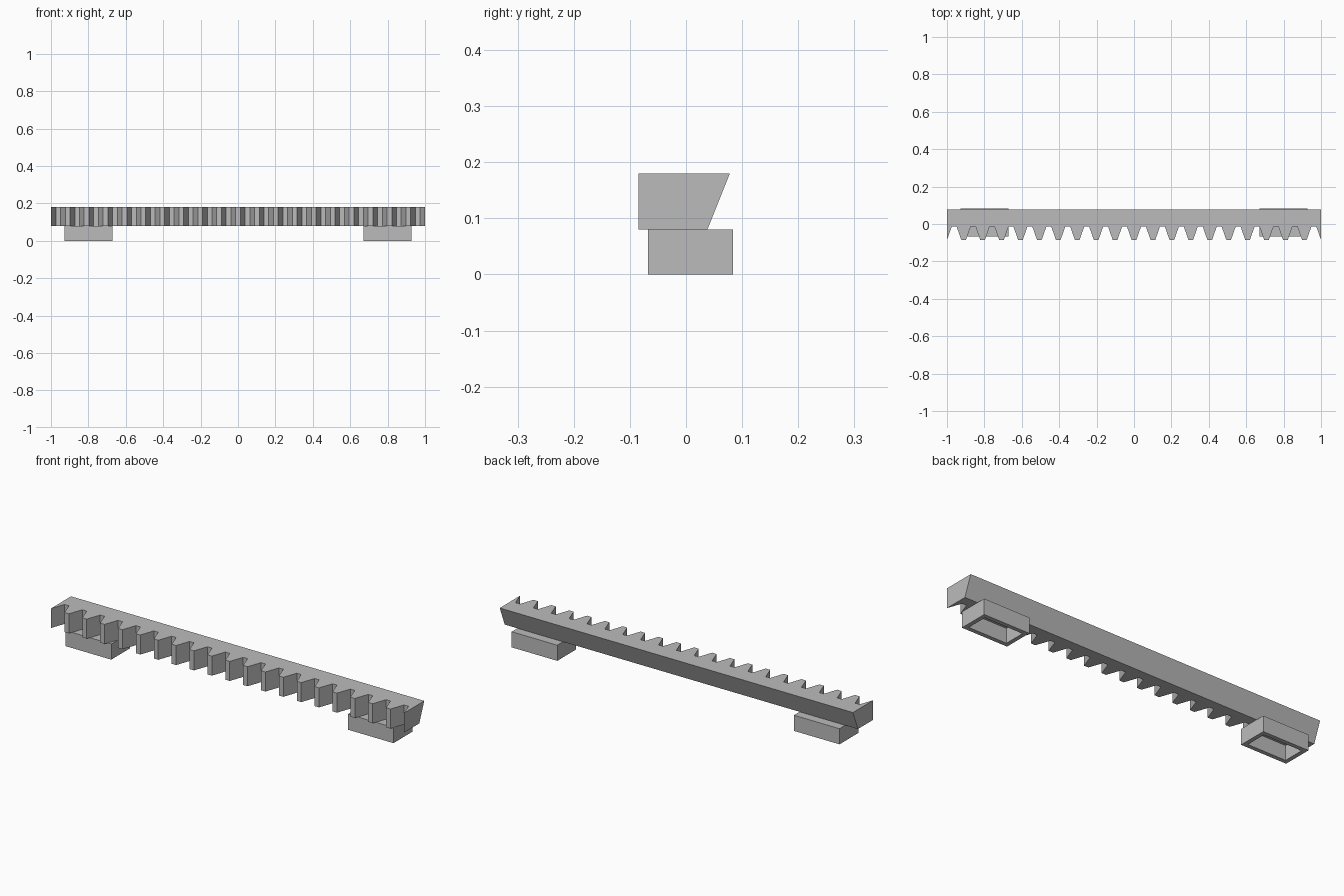
import bpy
import bmesh

cube = bpy.data.objects.get("Cube")
if cube:
    bpy.data.objects.remove(cube, do_unlink=True)

# One plain grey for the whole model
grey = bpy.data.materials.new("plain grey")
grey.use_nodes = True
colour = (0.5, 0.5, 0.5, 1)
grey.diffuse_color = colour
grey.node_tree.nodes["Principled BSDF"].inputs["Base Color"].default_value = colour


def finish(bm, name):
    bmesh.ops.recalc_face_normals(bm, faces=bm.faces[:])
    mesh = bpy.data.meshes.new(name)
    bm.to_mesh(mesh)
    bm.free()
    mesh.materials.append(grey)
    obj = bpy.data.objects.new(name, mesh)
    bpy.context.collection.objects.link(obj)
    return obj


# Toothed rack: a tooth profile extruded upward, with a back that leans outward
PITCH, TIP_HALF, ROOT_HALF = 0.1012, 0.0125, 0.038
TIP_Y, ROOT_Y = -0.085, -0.0125
BACK_TOP, BACK_BOTTOM = 0.078, 0.038
BOTTOM, TOP = 0.08, 0.18

profile = [(-1, TIP_Y)]
first_end = -10 * PITCH
profile.append((first_end + ROOT_HALF, ROOT_Y))
for i in range(-9, 10):
    x = i * PITCH
    profile += [(x - ROOT_HALF, ROOT_Y), (x - TIP_HALF, TIP_Y),
                (x + TIP_HALF, TIP_Y), (x + ROOT_HALF, ROOT_Y)]
profile += [(-first_end - ROOT_HALF, ROOT_Y), (1, TIP_Y),
            (1, BACK_TOP), (-1, BACK_TOP)]

bm = bmesh.new()
face = bm.faces.new([bm.verts.new((x, y, BOTTOM)) for x, y in profile])
raised = bmesh.ops.extrude_face_region(bm, geom=[face], use_keep_orig=True)["geom"]
for v in raised:
    if isinstance(v, bmesh.types.BMVert):
        v.co.z = TOP
for v in bm.verts:
    if v.co.y > 0 and v.co.z < TOP - 0.01:
        v.co.y = BACK_BOTTOM
finish(bm, "toothed_rack")


# Mounting feet: boxes with a rectangular pocket open at the underside
def foot(name, x):
    bm = bmesh.new()
    bmesh.ops.create_cube(bm, size=1)
    for v in bm.verts:
        v.co.x = x + v.co.x * 0.258
        v.co.y = 0.008 + v.co.y * 0.152
        v.co.z = (v.co.z + 0.5) * BOTTOM
    bm.normal_update()
    under = min(bm.faces, key=lambda f: f.calc_center_median().z)
    bmesh.ops.inset_region(bm, faces=[under], thickness=0.03)
    pocket = bmesh.ops.extrude_face_region(bm, geom=[under])["geom"]
    for v in pocket:
        if isinstance(v, bmesh.types.BMVert):
            v.co.z = 0.075
    if under.is_valid:
        bmesh.ops.delete(bm, geom=[under], context='FACES_ONLY')
    finish(bm, name)


foot("right_foot", -0.799)
foot("left_foot", 0.799)
